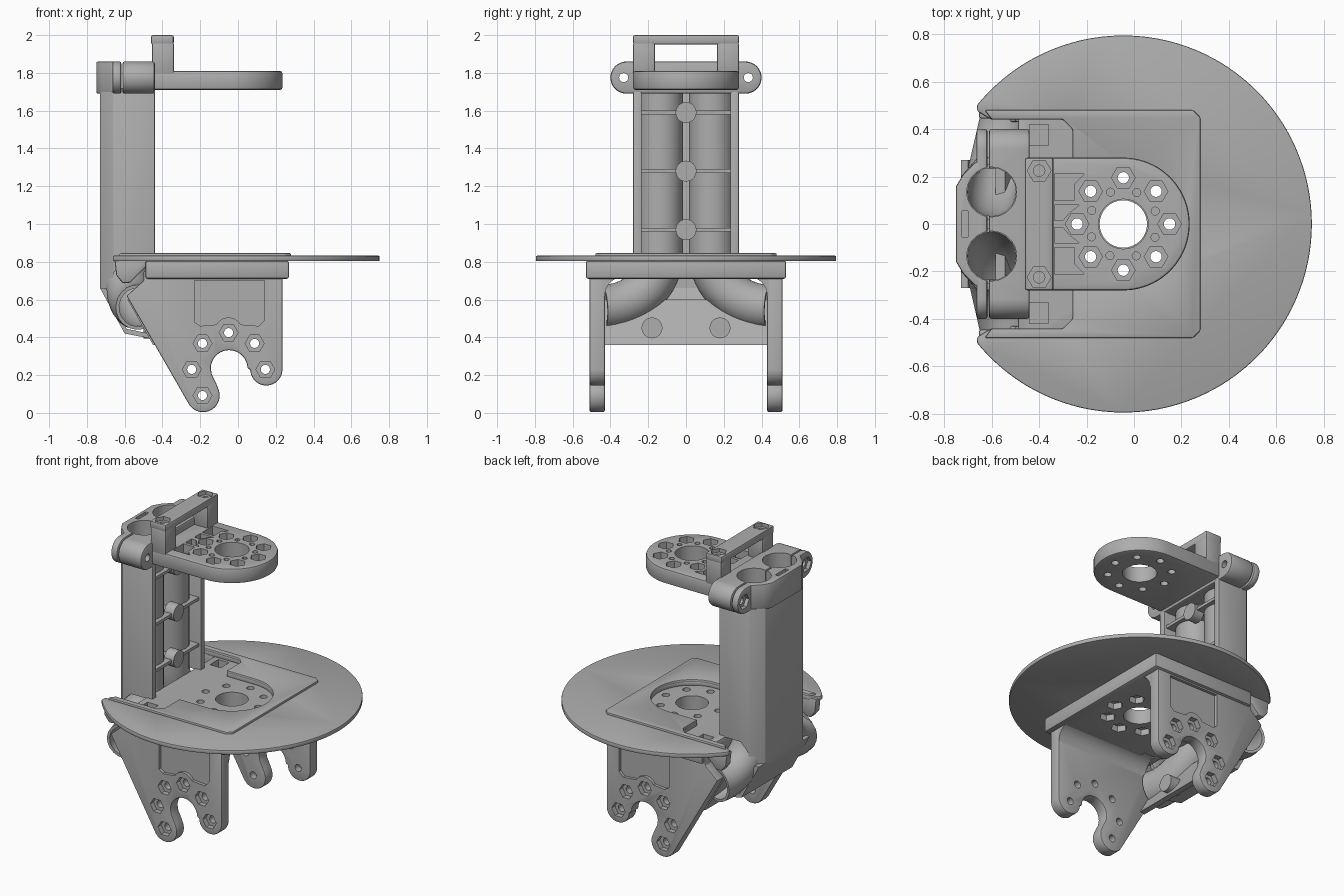
import bpy, bmesh
from math import sin, cos, radians, sqrt
from mathutils import Vector

scene_cube = bpy.data.objects.get("Cube")
if scene_cube:
    bpy.data.objects.remove(scene_cube, do_unlink=True)

grey = bpy.data.materials.new("grey plastic")
grey.use_nodes = True
COLOUR = (0.42, 0.42, 0.42, 1)
grey.diffuse_color = COLOUR
grey.node_tree.nodes["Principled BSDF"].inputs["Base Color"].default_value = COLOUR
parts = []


def arc(cx, cy, r, a0, a1, n=24):
    angles = [radians(a0 + (a1 - a0) * i / n) for i in range(n + 1)]
    return [(cx + r * cos(a), cy + r * sin(a)) for a in angles]


def ring(cx, cy, r, n=32, turn=0):
    return arc(cx, cy, r, turn, turn + 360, n)[:-1]


def rect(a0, a1, b0, b1):
    return [(a0, b0), (a1, b0), (a1, b1), (a0, b1)]


def place(a, b, h, axis):
    return {"z": (a, b, h), "y": (a, h, b), "x": (h, a, b)}[axis]


def bake(ob):
    bpy.context.view_layer.update()
    dg = bpy.context.evaluated_depsgraph_get()
    mesh = bpy.data.meshes.new_from_object(ob.evaluated_get(dg))
    ob.modifiers.clear()
    ob.data = mesh


def prism(name, loops, lo, hi, axis="z", bevel=0.0, part=True):
    """Extrude one outline, or a list of outlines, along an axis."""
    if not isinstance(loops[0], list):
        loops = [loops]
    bm = bmesh.new()
    for loop in loops:
        face = bm.faces.new([bm.verts.new(place(a, b, lo, axis)) for a, b in loop])
        new = bmesh.ops.extrude_face_region(bm, geom=[face])["geom"]
        step = Vector(place(0, 0, hi - lo, axis))
        bmesh.ops.translate(bm, vec=step, verts=[v for v in new if isinstance(v, bmesh.types.BMVert)])
    bmesh.ops.recalc_face_normals(bm, faces=bm.faces)
    mesh = bpy.data.meshes.new(name)
    bm.to_mesh(mesh)
    bm.free()
    ob = bpy.data.objects.new(name, mesh)
    bpy.context.collection.objects.link(ob)
    if bevel:
        mod = ob.modifiers.new("bevel", "BEVEL")
        mod.width, mod.segments = bevel, 2
        mod.limit_method, mod.angle_limit = "ANGLE", radians(40)
        bake(ob)
    if part:
        parts.append(ob)
    else:
        ob.hide_render = True
    return ob


def cut(ob, loops, lo, hi, axis="z"):
    cutter = prism("cutter", loops, lo, hi, axis, part=False)
    mod = ob.modifiers.new("cut", "BOOLEAN")
    mod.operation, mod.solver, mod.object = "DIFFERENCE", "EXACT", cutter
    bake(ob)
    bpy.data.objects.remove(cutter, do_unlink=True)


def bolt_spots(cx, cy, count=8, r=0.195):
    return [(cx + r * cos(radians(45 * i)), cy + r * sin(radians(45 * i))) for i in range(count)]


def hexes(spots):
    return [ring(a, b, 0.05, 6) for a, b in spots]


def bores(spots, r=0.024):
    return [ring(a, b, r, 16) for a, b in spots]


HUB = -0.045
TUBE_X, TUBE_Y = -0.6, 0.135
hub_spots = bolt_spots(HUB, 0)
tube_bores = [ring(TUBE_X, s * TUBE_Y, 0.105) for s in (1, -1)]

# Round tray with a keyhole notch, and its raised pad
notch = ([(-0.6, 0.44), (-0.3, 0.44), (-0.26, 0.4), (-0.26, 0.25)]
         + arc(HUB, 0, 0.25, 90, -90)
         + [(-0.26, -0.25), (-0.26, -0.4), (-0.3, -0.44), (-0.6, -0.44)])
prism("round_tray", arc(HUB, 0, 0.795, -141, 141, 96) + [(-0.66, 0.475)] + notch + [(-0.66, -0.475)],
      0.803, 0.832, bevel=0.006)
prism("tray_pad", [(-0.63, -0.48), (0.25, -0.48), (0.28, -0.45), (0.28, 0.45), (0.25, 0.48), (-0.63, 0.48)] + notch,
      0.825, 0.846, bevel=0.007)

# Bracket top plate
plate = prism("bracket_plate", [(-0.49, -0.53), (0.27, -0.53), (0.27, 0.53), (-0.49, 0.53)], 0.71, 0.806, bevel=0.012)
cut(plate, [ring(HUB, 0, 0.1)] + bores(hub_spots), 0.6, 0.9)
cut(plate, hexes(hub_spots), 0.6, 0.75)
cut(plate, [rect(-0.44, -0.36, 0.33, 0.42), rect(-0.44, -0.36, -0.42, -0.33)], 0.6, 0.9)

# Forked side legs with bolt holes and a shallow panel
leg_outline = ([(0.235, 0.75)] + arc(0.15, 0.23, 0.085, 0, -180)
               + arc(-0.047, 0.235, 0.097, 0, 180)
               + [(-0.138, 0.2), (-0.113, 0.15)]
               + arc(-0.185, 0.092, 0.088, 20, -150)
               + [(-0.59, 0.62), (-0.5, 0.7), (-0.5, 0.75)])
leg_spots = bolt_spots(-0.05, 0.23, 6)
panel = [(-0.23, 0.7), (-0.23, 0.48), (-0.2, 0.46)] + arc(-0.05, 0.43, 0.075, 150, 30, 10) + [(0.11, 0.46), (0.14, 0.49), (0.14, 0.7)]
for s, side in ((1, "left"), (-1, "right")):
    leg = prism(side + "_leg", leg_outline, *sorted((s * 0.43, s * 0.51)), axis="y", bevel=0.01)
    cut(leg, bores(leg_spots), *sorted((s * 0.3, s * 0.6)), axis="y")
    cut(leg, hexes(leg_spots), *sorted((s * 0.475, s * 0.6)), axis="y")
    cut(leg, panel, *sorted((s * 0.49, s * 0.6)), axis="y")
    fillet = [(0.33, 0.73)] + arc(0.33, 0.62, 0.1, 90, 0, 10) + [(0.44, 0.62), (0.44, 0.73)]
    prism(side + "_leg_fillet", [(s * a, b) for a, b in fillet], -0.45, 0.235, "x")
    prism(side + "_tray_hook", [(-0.655, 0.82), (-0.645, 0.73), (-0.61, 0.685), (-0.57, 0.69), (-0.48, 0.78), (-0.48, 0.82)],
          *sorted((s * 0.445, s * 0.5)), axis="y", bevel=0.01)

# Sloping cross web with two stop pins
prism("cross_web", [(-0.41, 0.36), (-0.545, 0.6), (-0.585, 0.6), (-0.45, 0.36)], -0.44, 0.44, "y")
prism("stop_pins", [ring(s * 0.18, 0.45, 0.055) for s in (1, -1)], -0.5, -0.4, "x")

# Upright column: open channel with a tapered foot
channel = [(-0.44, 0.28), (-0.66, 0.28), (-0.73, 0.2), (-0.73, -0.2), (-0.66, -0.28), (-0.44, -0.28),
           (-0.44, -0.235), (-0.64, -0.235), (-0.7, -0.18), (-0.7, 0.18), (-0.64, 0.235), (-0.44, 0.235)]
column = prism("column", channel, 0.4, 1.7, bevel=0.006)
cut(column, [(-0.9, 0.3), (-0.9, 0.974), (-0.73, 0.66), (-0.6, 0.42), (-0.6, 0.3)], -1, 1, "y")
cut(column, [(-0.66, 0.5), (-0.62, 0.2), (-0.3, 0.2), (-0.3, 0.8), (-0.6, 0.8), (-0.66, 0.74)], -1, 1, "y")
prism("column_foot", [(-0.73, 0.66), (-0.6, 0.42), (-0.47, 0.395), (-0.47, 0.42), (-0.59, 0.445), (-0.7, 0.66)],
      -0.27, 0.27, "y")

# Column ribs, with bosses in the middle
for i, z in enumerate((0.97, 1.28, 1.59)):
    rib = prism(f"column_rib_{i + 1}", rect(-0.69, -0.455, -0.24, 0.24), z - 0.01, z + 0.01)
    cut(rib, tube_bores, z - 0.1, z + 0.1)
    prism(f"column_boss_{i + 1}", ring(0, z, 0.055), -0.51, -0.44, "x")

# Hollow cable tubes that curve out to the sides at the bottom
for s, side in ((1, "left"), (-1, "right")):
    path = [(TUBE_X, s * TUBE_Y, 1.72)]
    for i in range(13):
        a = radians(90 * i / 12)
        path.append((TUBE_X + 0.07 * (1 - cos(a)), s * (0.44 - 0.305 * cos(a)), 0.84 - 0.28 * sin(a)))
    curve = bpy.data.curves.new(side + "_tube_path", "CURVE")
    curve.dimensions = "3D"
    curve.bevel_depth, curve.bevel_resolution = 0.111, 8
    spline = curve.splines.new("POLY")
    spline.points.add(len(path) - 1)
    for point, co in zip(spline.points, path):
        point.co = (*co, 1)
    helper = bpy.data.objects.new("tube_helper", curve)
    bpy.context.collection.objects.link(helper)
    bpy.context.view_layer.update()
    dg = bpy.context.evaluated_depsgraph_get()
    tube = bpy.data.objects.new(side + "_cable_tube", bpy.data.meshes.new_from_object(helper.evaluated_get(dg)))
    bpy.data.objects.remove(helper, do_unlink=True)
    bpy.context.collection.objects.link(tube)
    wall = tube.modifiers.new("wall", "SOLIDIFY")
    wall.thickness, wall.offset = 0.018, 0
    bake(tube)
    parts.append(tube)

# Two-piece clamp around the top of the tubes
stadium = arc(0.315, 1.775, 0.085, -90, 90) + arc(-0.315, 1.775, 0.085, 90, 270)
ear_spots = [(0.33, 1.775), (-0.33, 1.775)]
front_clamp = prism("front_clamp", stadium, -0.612, -0.44, "x", bevel=0.012)
rear_clamp = prism("rear_clamp_ears", stadium, -0.665, -0.618, "x", bevel=0.01)
rear_body = prism("rear_clamp_body", [(-0.62, -0.27), (-0.62, 0.27), (-0.67, 0.26), (-0.72, 0.21), (-0.75, 0.16),
                                      (-0.75, -0.16), (-0.72, -0.21), (-0.67, -0.26)], 1.69, 1.86, bevel=0.008)
for piece in (front_clamp, rear_clamp, rear_body):
    cut(piece, tube_bores, 1.5, 2)
cut(rear_clamp, hexes(ear_spots), -0.8, -0.64, "x")
for piece in (front_clamp, rear_clamp):
    cut(piece, bores(ear_spots), -0.8, -0.3, "x")
cut(rear_body, rect(-0.725, -0.7, -0.055, 0.055), 1.75, 1.9)

# Upper arm with a round end, bolt circle and ribbed pocket
arm = prism("upper_arm", [(-0.46, -0.28)] + arc(HUB, 0, 0.28, -90, 90, 40) + [(-0.46, 0.28)], 1.71, 1.81, bevel=0.012)
cut(arm, [ring(HUB, 0, 0.105)] + bores(hub_spots), 1.6, 1.9)
cut(arm, hexes(hub_spots), 1.745, 1.9)
cut(arm, [ring(HUB + 0.145 * cos(radians(a)), 0.145 * sin(radians(a)), 0.017, 12) for a in range(22, 360, 45)], 1.77, 1.9)
slots = []
for s in (1, -1):
    slots += [[(-0.335, s * 0.015), (-0.3, s * 0.015), (-0.27, s * 0.05), (-0.23, s * 0.08), (-0.335, s * 0.08)],
              [(-0.335, s * 0.1), (-0.25, s * 0.1), (-0.25, s * 0.17), (-0.21, s * 0.21), (-0.335, s * 0.21)]]
cut(arm, slots, 1.75, 1.9)

# Raised bridge on two posts
bridge_spots = [(-0.4, 0.225), (-0.4, -0.225)]
for s, side in ((1, "left"), (-1, "right")):
    post = prism(side + "_bridge_post", rect(-0.455, -0.34, *sorted((s * 0.165, s * 0.28))), 1.79, 1.96, bevel=0.008)
    cut(post, bores(bridge_spots), 1.85, 2.1)
bridge = prism("bridge_bar", rect(-0.46, -0.34, -0.28, 0.28), 1.95, 2.0, bevel=0.01)
cut(bridge, bores(bridge_spots), 1.9, 2.1)
cut(bridge, hexes(bridge_spots), 1.975, 2.1)

# One colour and smooth shading with sharp edges
bpy.ops.object.select_all(action="DESELECT")
for ob in parts:
    ob.data.materials.clear()
    ob.data.materials.append(grey)
    ob.data.polygons.foreach_set("material_index", [0] * len(ob.data.polygons))
    ob.select_set(True)
bpy.context.view_layer.objects.active = parts[0]
bpy.ops.object.shade_smooth_by_angle(angle=radians(30))
